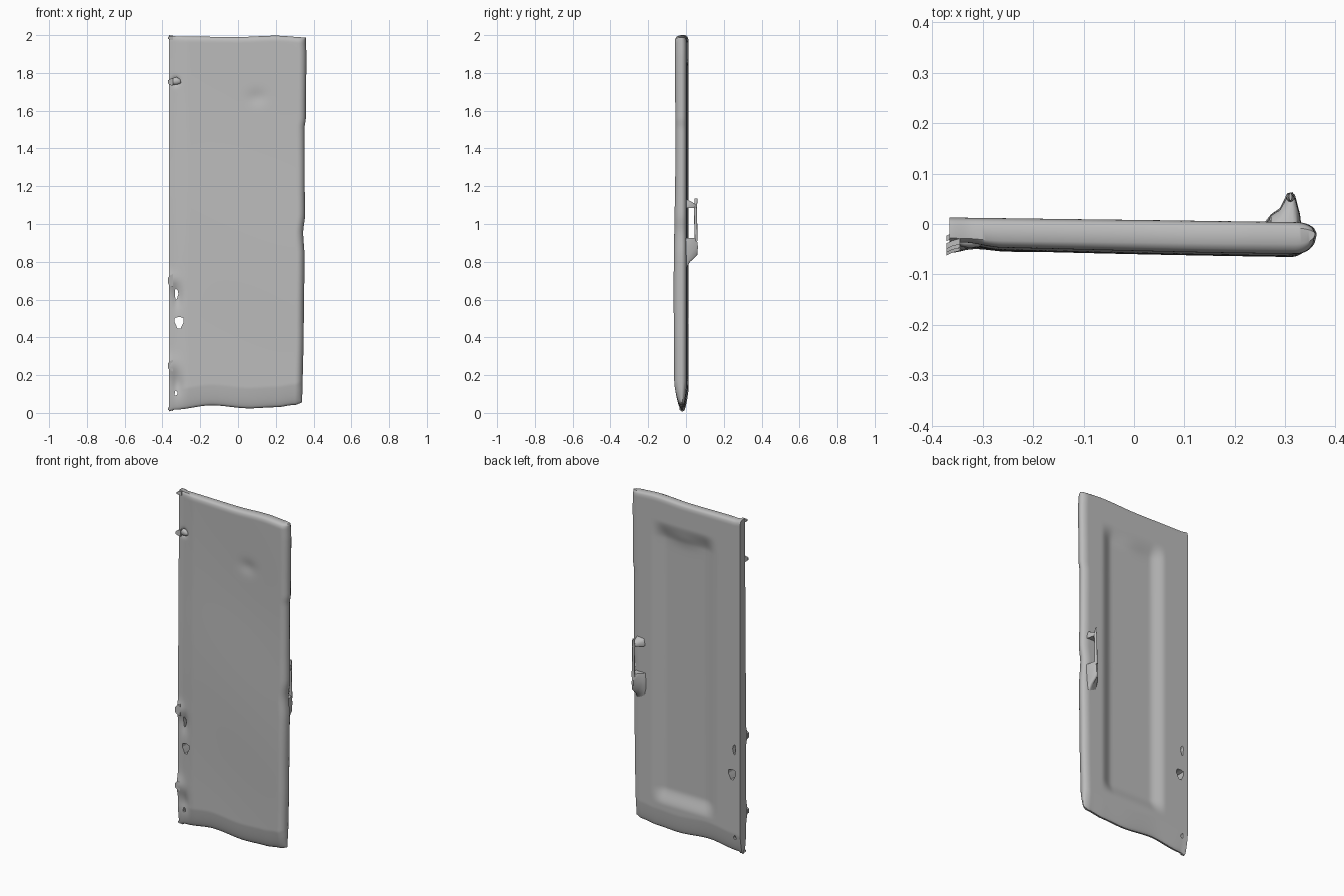
import bpy, bmesh, math
from mathutils import Vector

if "Cube" in bpy.data.objects:
    bpy.data.objects.remove(bpy.data.objects["Cube"])

grey = bpy.data.materials.new("weathered_grey")
grey.diffuse_color = (0.5, 0.5, 0.5, 1)
grey.use_nodes = True
grey.node_tree.nodes["Principled BSDF"].inputs["Base Color"].default_value = grey.diffuse_color


def smooth(a, b, t):
    t = max(0, min(1, (t - a) / (b - a)))
    return t * t * (3 - 2 * t)


def bump(x, z, cx, cz, rx, rz):
    return math.exp(-((x - cx) / rx) ** 2 - ((z - cz) / rz) ** 2)


def interp(pts, t):
    for (a, p), (b, q) in zip(pts, pts[1:]):
        if t <= b:
            return p + (q - p) * smooth(a, b, t)
    return pts[-1][1]


def add_object(name, bm):
    bmesh.ops.recalc_face_normals(bm, faces=bm.faces[:])
    me = bpy.data.meshes.new(name)
    bm.to_mesh(me)
    bm.free()
    me.materials.append(grey)
    ob = bpy.data.objects.new(name, me)
    bpy.context.collection.objects.link(ob)
    return ob


def shade(ob, angle):
    bpy.ops.object.select_all(action='DESELECT')
    ob.select_set(True)
    bpy.context.view_layer.objects.active = ob
    bpy.ops.object.shade_smooth_by_angle(angle=math.radians(angle))


def loft(name, rings):
    bm = bmesh.new()
    vs = [[bm.verts.new(p) for p in r] for r in rings]
    n = len(vs[0])
    for a, b in zip(vs, vs[1:]):
        for i in range(n):
            j = (i + 1) % n
            bm.faces.new((a[i], a[j], b[j], b[i]))
    bm.faces.new(vs[0])
    bm.faces.new(vs[-1])
    return add_object(name, bm)


# Uneven outline of the battered door
RIGHT = [(0, .338), (.08, .342), (.4, .348), (.8, .352), (.93, .345), (1.03, .355),
         (1.2, .353), (1.5, .352), (1.56, .359), (1.9, .362), (2, .359)]
BOTTOM = [(-.37, .008), (-.33, .018), (-.14, .04), (.06, .024), (.2, .03), (.3, .042), (.345, .056)]
TOP = [(-.37, 2.0), (-.32, 1.993), (0, 1.99), (.2, 1.997), (.36, 1.988)]
NX, NZ = 72, 150


def door_point(u, v, back):
    # Denser rows and columns near the borders
    u -= .09 * math.sin(2 * math.pi * u)
    v -= .09 * math.sin(2 * math.pi * v)
    left = -.365
    right = interp(RIGHT, 2 * v)
    x = left + (right - left) * u
    z0, z1 = interp(BOTTOM, x), interp(TOP, x)
    z = z0 + (z1 - z0) * v
    # Front skin with a gentle belly and dents
    front = -.047 - .010 * (x + .3) / .6 - .007 * smooth(1.5, .5, z)
    front += .003 * math.sin(5 * z + 3 * x) * math.cos(3 * x)
    front += .007 * bump(x, z, .1, 1.67, .05, .04)
    front += .009 * smooth(-.26, -.34, x)
    front -= .014 * (bump(x, z, -.37, .7, .05, .04) + bump(x, z, -.37, .25, .05, .05))
    front += .013 * (bump(x, z, -.32, .62, .025, .06) + bump(x, z, -.32, .15, .03, .06))
    front += .018 * bump(x, z, -.33, 1.755, .018, .018)
    # Back skin with a long recessed panel
    rear = .012 - .008 * (x + .3) / .6
    inset = smooth(-.21, -.12, x) * smooth(.23, .14, x) * smooth(.17, .27, z) * smooth(1.86, 1.75, z)
    rear -= .027 * inset
    rear += .007 * bump(x, z, .02, 1.78, .1, .04)
    mid = -.02
    y = rear if back else front
    # Rounded right edge, slim lower lip and softened top
    k = math.sqrt(max(0, 1 - (max(0, x - right + .04) / .04) ** 2))
    k *= .15 + .85 * math.sqrt(min(1, max(0, z - z0) / .11))
    k *= .5 + .5 * math.sqrt(max(0, 1 - (max(0, z - z1 + .03) / .03) ** 2))
    return Vector((x, mid + (y - mid) * max(k, .03), z))


bm = bmesh.new()
skins = []
for back in (False, True):
    g = [[bm.verts.new(door_point(i / NX, j / NZ, back)) for i in range(NX + 1)] for j in range(NZ + 1)]
    for j in range(NZ):
        for i in range(NX):
            bm.faces.new((g[j][i], g[j][i + 1], g[j + 1][i + 1], g[j + 1][i]))
    skins.append(g)


def border(g):
    return (g[0][:-1] + [r[-1] for r in g[:-1]] + g[-1][:0:-1] + [r[0] for r in g[:0:-1]])


A, B = border(skins[0]), border(skins[1])
for i in range(len(A)):
    j = (i + 1) % len(A)
    bm.faces.new((A[i], A[j], B[j], B[i]))
door = add_object("door_panel", bm)

# Ragged holes near the hinge side
holes = [(-.312, .48, .024, .032), (-.326, .63, .009, .030), (-.328, .105, .008, .013)]
for n, (cx, cz, rx, rz) in enumerate(holes):
    rings = []
    for y in (-.15, .15):
        rings.append([(cx + rx * math.cos(a) * (1 + .18 * math.sin(3 * a + n)), y,
                       cz + rz * math.sin(a) * (1 + .18 * math.sin(3 * a + n)))
                      for a in (math.tau * i / 10 for i in range(10))])
    cutter = loft("hole_cutter_%d" % (n + 1), rings)
    cutter.hide_render = True
    cutter.hide_set(True)
    mod = door.modifiers.new("hole", 'BOOLEAN')
    mod.operation = 'DIFFERENCE'
    mod.solver = 'EXACT'
    mod.object = cutter
shade(door, 40)


# Pull handle on the back: two flared feet joined by a thin grip
def foot(name, sections):
    # each section: z, left x, right x, outer y
    rings = []
    for z, xl, xr, yo in sections:
        b, c = -.008, .311
        rings.append([(xl, b, z), (xr, b, z), (xr - .003, .3 * yo, z), (c + .009, .85 * yo, z),
                      (c + .003, yo, z), (c - .007, .97 * yo, z), (c - .022, .5 * yo, z),
                      (c - .04, .3 * yo, z)])
    shade(loft(name, rings), 50)


foot("handle_lower_foot", [(.77, .26, .326, .003), (.80, .255, .328, .022), (.835, .25, .33, .060),
                           (.88, .25, .332, .063), (.915, .255, .332, .058), (.925, .258, .33, .052)])
foot("handle_upper_foot", [(1.085, .265, .330, .050), (1.10, .262, .331, .055),
                           (1.115, .27, .328, .035), (1.13, .28, .325, .004)])
grip = []
for z, y, w in ((.91, .054, .010), (.96, .053, .008), (1.02, .051, .007), (1.09, .050, .009), (1.135, .054, .003)):
    grip.append([(.310 + w * math.cos(a), y + .008 * math.sin(a), z)
                 for a in (math.tau * i / 8 for i in range(8))])
shade(loft("handle_grip", grip), 50)


# Bent hinge remnants on the left edge
def tab(name, z, h, y):
    rings = []
    for x, s, d in ((-.345, 1, 0), (-.36, .8, -.004), (-.371, .4, -.009)):
        rings.append([(x, y + d - .005, z - h * s), (x, y + d + .006, z - h * s),
                      (x, y + d + .006, z + h * s), (x, y + d - .005, z + h * s)])
    shade(loft(name, rings), 30)


for name, z, h, y in (("top_corner_tab", 1.985, .012, -.035), ("upper_hinge_tab", 1.752, .02, -.042),
                      ("middle_hinge_tab", .70, .035, -.048), ("lower_hinge_tab", .25, .03, -.048),
                      ("bottom_corner_tab", .022, .012, -.02)):
    tab(name, z, h, y)

# Torn lump at the upper hinge
bm = bmesh.new()
bmesh.ops.create_icosphere(bm, subdivisions=2, radius=1)
for v in bm.verts:
    r = 1 + .2 * math.sin(5 * v.co.x + 3 * v.co.z)
    v.co = Vector((-.325 + .028 * v.co.x * r, -.034 + .014 * v.co.y, 1.757 + .02 * v.co.z * r))
shade(add_object("upper_hinge_lump", bm), 40)
